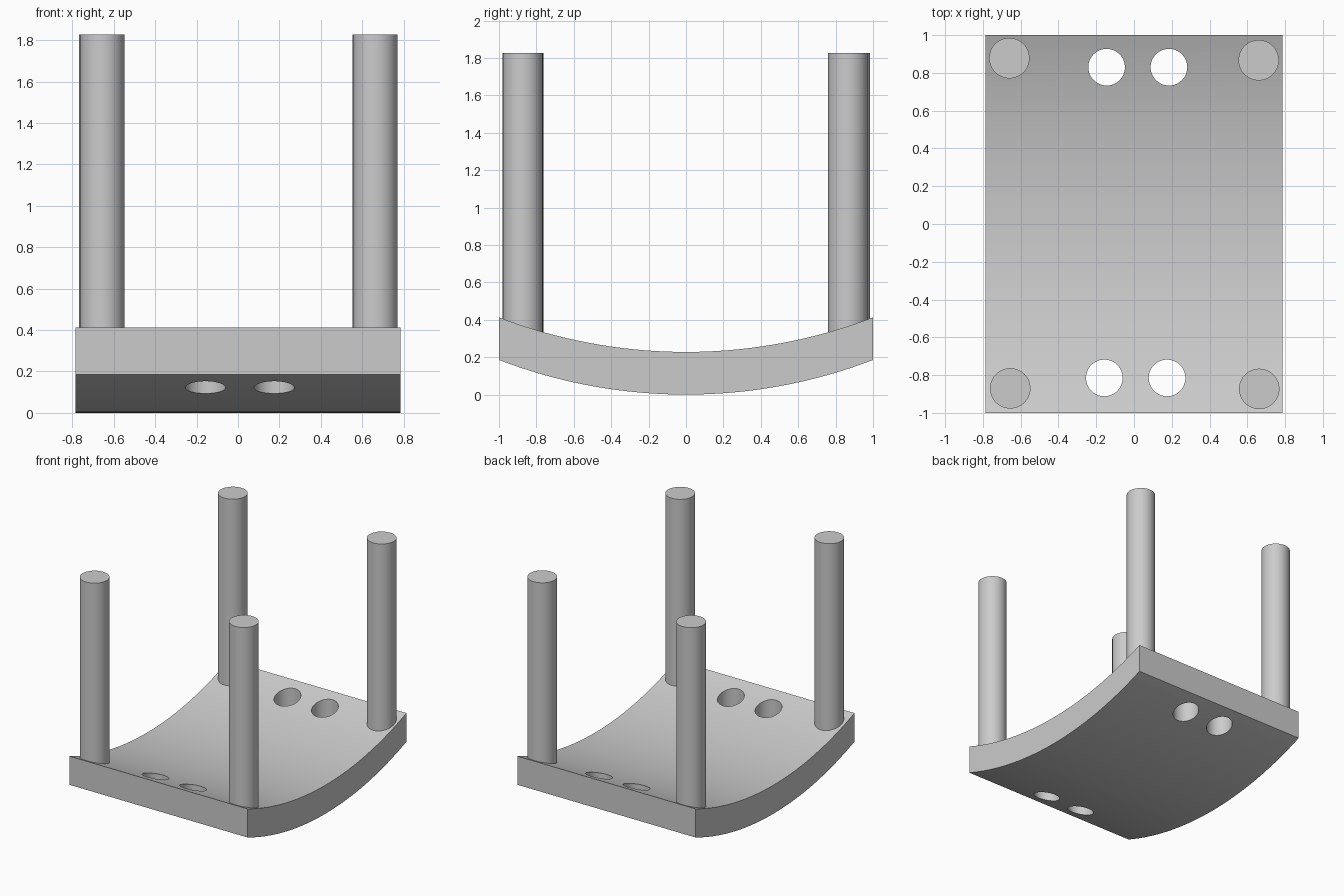
import bpy
import math

# Remove the default cube
cube = bpy.data.objects.get("Cube")
if cube:
    bpy.data.objects.remove(cube, do_unlink=True)

HALF_WIDTH = 0.785
SAG = 0.185
THICKNESS = 0.228
ARC_STEPS = 48
RADIUS = (1 + SAG ** 2) / (2 * SAG)

grey = bpy.data.materials.new("plain grey")
grey.use_nodes = True
colour = (0.6, 0.6, 0.6, 1)
grey.diffuse_color = colour
grey.node_tree.nodes["Principled BSDF"].inputs["Base Color"].default_value = colour


def smooth(obj):
    bpy.ops.object.select_all(action="DESELECT")
    obj.select_set(True)
    bpy.context.view_layer.objects.active = obj
    bpy.ops.object.shade_smooth_by_angle(angle=math.radians(30))


def cylinder(name, x, y, radius, bottom, top):
    bpy.ops.mesh.primitive_cylinder_add(
        vertices=64, radius=radius, depth=top - bottom,
        location=(x, y, (bottom + top) / 2))
    obj = bpy.context.object
    obj.name = name
    obj.data.materials.append(grey)
    return obj


# Curved panel: an arc profile extruded across the width
half_angle = math.asin(1 / RADIUS)
arc = []
for i in range(ARC_STEPS + 1):
    a = half_angle * (2 * i / ARC_STEPS - 1)
    arc.append((RADIUS * math.sin(a), RADIUS * (1 - math.cos(a))))
profile = arc + [(y, z + THICKNESS) for y, z in reversed(arc)]
n = len(profile)
verts = [(x, y, z) for x in (-HALF_WIDTH, HALF_WIDTH) for y, z in profile]
faces = [(i, i + n, (i + 1) % n + n, (i + 1) % n) for i in range(n)]
faces += [tuple(range(n)), tuple(reversed(range(n, 2 * n)))]
mesh = bpy.data.meshes.new("curved_panel")
mesh.from_pydata(verts, [], faces)
mesh.materials.append(grey)
panel = bpy.data.objects.new("curved_panel", mesh)
bpy.context.collection.objects.link(panel)

# Consistent outward normals
bpy.context.view_layer.objects.active = panel
panel.select_set(True)
bpy.ops.object.mode_set(mode="EDIT")
bpy.ops.mesh.select_all(action="SELECT")
bpy.ops.mesh.normals_make_consistent(inside=False)
bpy.ops.object.mode_set(mode="OBJECT")

# Two pairs of vertical through holes
holes = [(-0.145, 0.83), (0.185, 0.83), (-0.157, -0.815), (0.175, -0.815)]
for i, (x, y) in enumerate(holes):
    cutter = cylinder(f"hole_cutter_{i + 1}", x, y, 0.097, -0.3, 0.8)
    cut = panel.modifiers.new(f"hole_{i + 1}", "BOOLEAN")
    cut.operation = "DIFFERENCE"
    cut.solver = "EXACT"
    cut.object = cutter
    bpy.context.view_layer.objects.active = panel
    bpy.ops.object.modifier_apply(modifier=cut.name)
    bpy.data.objects.remove(cutter, do_unlink=True)
smooth(panel)

# Four round posts, seated in the panel
posts = {
    "front_right_post": (-0.655, -0.87),
    "front_left_post": (0.663, -0.873),
    "back_right_post": (-0.66, 0.878),
    "back_left_post": (0.66, 0.867),
}
for name, (x, y) in posts.items():
    smooth(cylinder(name, x, y, 0.107, 0.25, 1.827))
